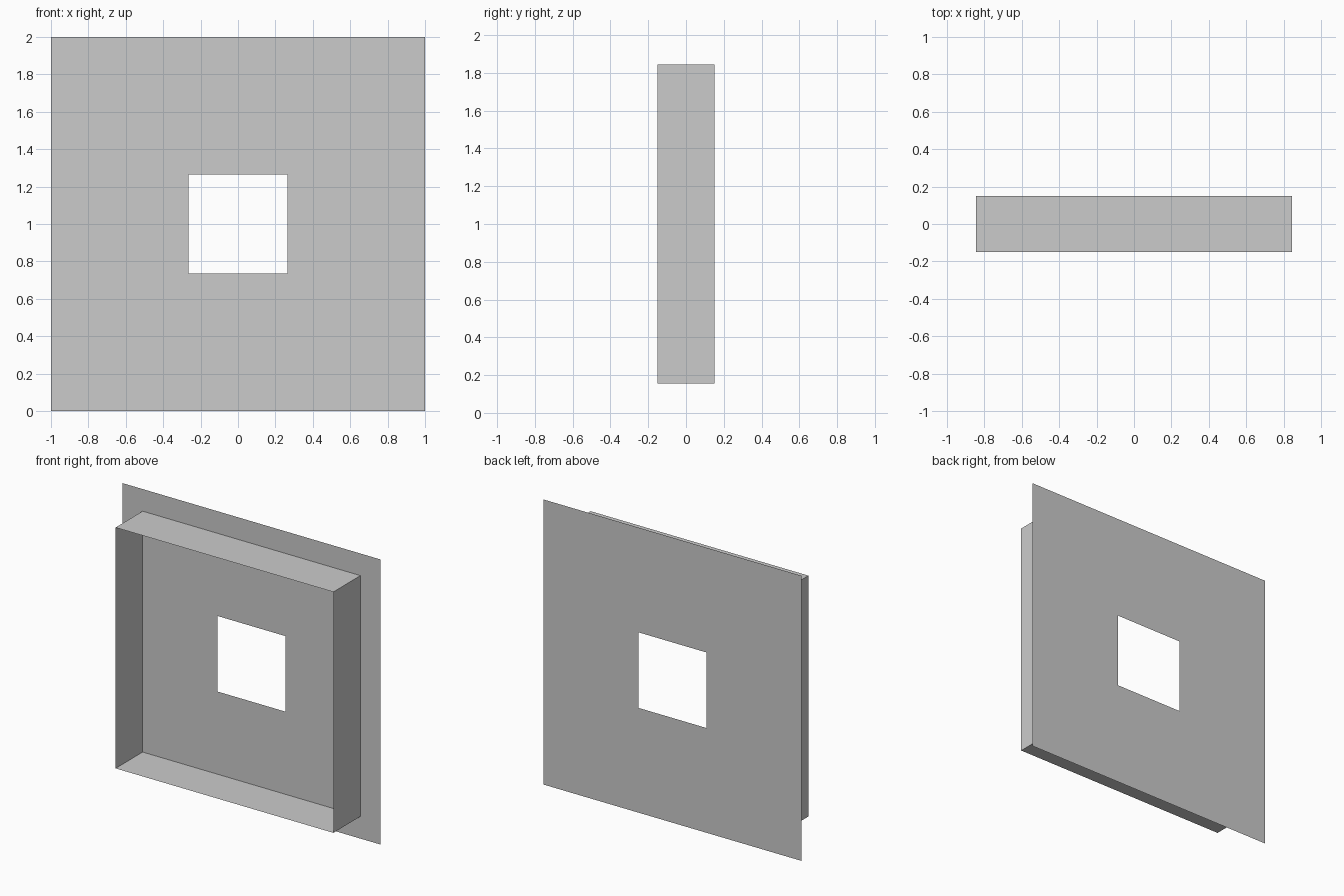
import bpy, bmesh

if "Cube" in bpy.data.objects:
    bpy.data.objects.remove(bpy.data.objects["Cube"])

CENTRE_Z = 1.0
FRONT, BACK = -0.15, 0.15

grey = bpy.data.materials.new("light grey")
grey.use_nodes = True
colour = (0.6, 0.6, 0.6, 1)
grey.diffuse_color = colour
grey.node_tree.nodes["Principled BSDF"].inputs["Base Color"].default_value = colour


def square(bm, half, y):
    """Corners of an upright square, centred on the model."""
    corners = ((-1, -1), (1, -1), (1, 1), (-1, 1))
    return [bm.verts.new((sx * half, y, CENTRE_Z + sz * half)) for sx, sz in corners]


def square_band(name, first, second):
    """Thin sheet joining two squares, each given as (half size, y)."""
    bm = bmesh.new()
    a, b = square(bm, *first), square(bm, *second)
    for i in range(4):
        j = (i + 1) % 4
        bm.faces.new((a[i], a[j], b[j], b[i]))
    mesh = bpy.data.meshes.new(name)
    bm.to_mesh(mesh)
    bm.free()
    mesh.materials.append(grey)
    obj = bpy.data.objects.new(name, mesh)
    bpy.context.collection.objects.link(obj)
    return obj


# Back plate with a square opening
square_band("back_plate", (1.0, BACK), (0.265, BACK))

# Four walls standing forward from the plate
square_band("side_walls", (0.845, FRONT), (0.845, BACK))
